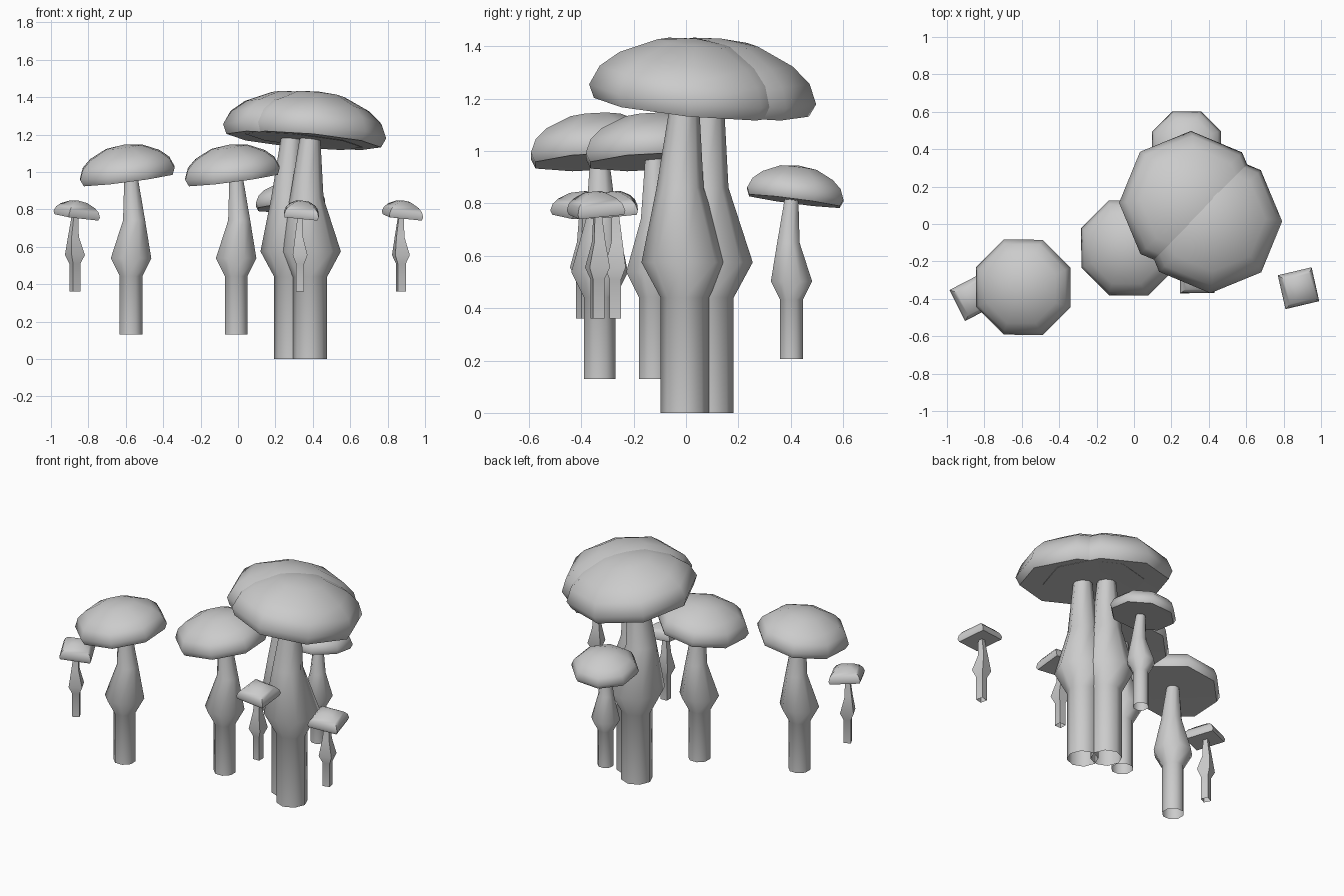
import bpy, bmesh, math
from mathutils import Matrix, Vector

if "Cube" in bpy.data.objects:
    bpy.data.objects.remove(bpy.data.objects["Cube"])

mat = bpy.data.materials.new("pale grey")
mat.diffuse_color = (0.6, 0.6, 0.6, 1)
mat.use_nodes = True
mat.node_tree.nodes["Principled BSDF"].inputs["Base Color"].default_value = mat.diffuse_color

# Profiles of the full-size mushroom: (sideways shift, height, radius)
STEM = [(0, 0, .092), (0, .44, .092), (0, .575, .165),
        (-.025, .86, .09), (0, 1.185, .055)]
# Cap heights are measured from the rim; radius 0 closes the end
CAP = [(0, -.045, 0), (0, -.05, .365), (0, 0, .388), (0, .075, .355),
       (0, .135, .285), (0, .198, .145), (0, .215, 0)]
CAP_TILT = Matrix.Translation((.03, 0, 1.217)) @ Matrix.Rotation(math.radians(8), 4, 'Y')


def lathe(name, profile, sides, matrix):
    """Joins rings of the profile into one smooth skin."""
    bm = bmesh.new()
    rings = []
    for cx, z, r in profile:
        n = sides if r else 1
        rings.append([bm.verts.new(matrix @ Vector((
            cx + r * math.cos(2 * math.pi * i / sides),
            r * math.sin(2 * math.pi * i / sides), z))) for i in range(n)])
    for a, b in zip(rings, rings[1:]):
        for i in range(sides):
            j = (i + 1) % sides
            quad = [a[i % len(a)], a[j % len(a)], b[j % len(b)], b[i % len(b)]]
            bm.faces.new(list(dict.fromkeys(quad)))
    bmesh.ops.recalc_face_normals(bm, faces=bm.faces)
    mesh = bpy.data.meshes.new(name)
    bm.to_mesh(mesh)
    bm.free()
    mesh.materials.append(mat)
    ob = bpy.data.objects.new(name, mesh)
    bpy.context.collection.objects.link(ob)
    bpy.ops.object.select_all(action='DESELECT')
    ob.select_set(True)
    bpy.context.view_layer.objects.active = ob
    bpy.ops.object.shade_smooth_by_angle(angle=math.radians(60))


def mushroom(name, x, y, z, size, turn, sides):
    """The cap droops towards the turn direction."""
    place = (Matrix.Translation((x, y, z))
             @ Matrix.Rotation(math.radians(turn), 4, 'Z') @ Matrix.Scale(size, 4))
    lathe(name + "_stem", STEM, sides, place)
    lathe(name + "_cap", CAP, sides, place @ CAP_TILT)


# Two large mushrooms grown together
mushroom("large_front", .385, -.005, 0, 1, 45, 8)
mushroom("large_back", .285, .09, 0, 1, 45, 8)
# Medium mushrooms
mushroom("medium_left", -.572, -.33, .13, .71, 202.5, 8)
mushroom("medium_centre", -.01, -.12, .13, .71, 202.5, 8)
mushroom("medium_back", .287, .403, .205, .517, 112.5, 8)
# Small square-capped mushrooms
mushroom("small_left", -.872, -.39, .36, .34, -18, 4)
mushroom("small_centre", .332, -.27, .36, .34, -45, 4)
mushroom("small_right", .871, -.338, .36, .34, -32, 4)
